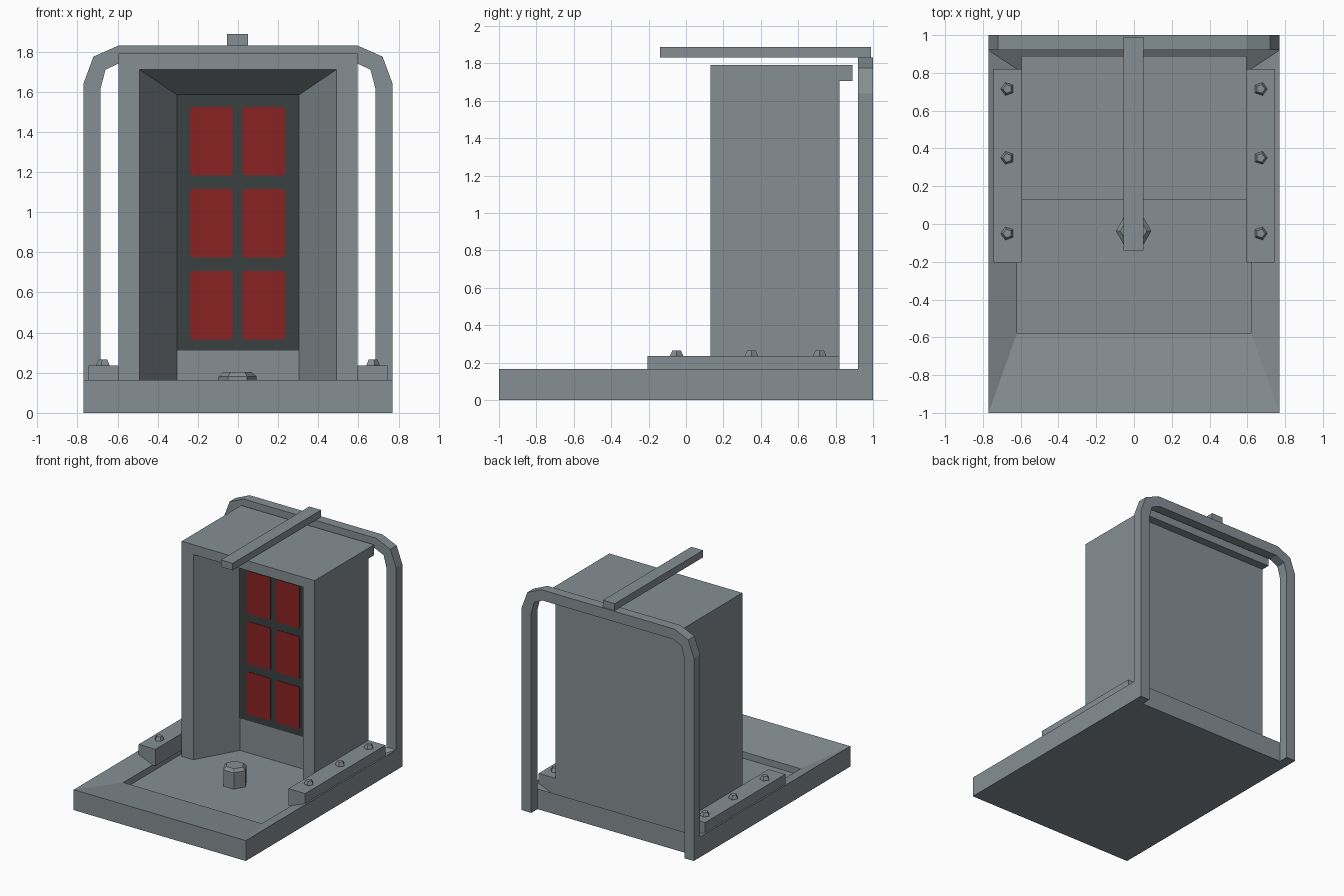
import bpy, bmesh, math

if "Cube" in bpy.data.objects:
    bpy.data.objects.remove(bpy.data.objects["Cube"])


def material(name, rgb):
    m = bpy.data.materials.new(name)
    m.diffuse_color = (*rgb, 1)
    m.use_nodes = True
    m.node_tree.nodes["Principled BSDF"].inputs["Base Color"].default_value = m.diffuse_color
    return m


GREY = material("steel grey", (0.235, 0.272, 0.29))
DARK = material("dark grey", (0.042, 0.052, 0.053))
RED = material("deep red", (0.26, 0.016, 0.016))


def loft(name, rings, mat):
    """Skin equal-sized point loops and cap both ends."""
    bm = bmesh.new()
    loops = [[bm.verts.new(p) for p in r] for r in rings]
    n = len(loops[0])
    for a, b in zip(loops, loops[1:]):
        for i in range(n):
            j = (i + 1) % n
            bm.faces.new((a[i], a[j], b[j], b[i]))
    bm.faces.new(loops[0])
    bm.faces.new(loops[-1])
    bmesh.ops.recalc_face_normals(bm, faces=bm.faces)
    me = bpy.data.meshes.new(name)
    bm.to_mesh(me)
    bm.free()
    me.materials.append(mat)
    ob = bpy.data.objects.new(name, me)
    bpy.context.collection.objects.link(ob)
    return ob


def rect(x, y0, y1, z):
    return [(-x, y0, z), (x, y0, z), (x, y1, z), (-x, y1, z)]


def box(name, x0, x1, y0, y1, z0, z1, mat):
    ring = [(x0, y0), (x1, y0), (x1, y1), (x0, y1)]
    return loft(name, [[(x, y, z) for x, y in ring] for z in (z0, z1)], mat)


def bolt(name, x, y, sides, levels, turn=0.0):
    """Turned bolt from (radius, z) levels."""
    rings = [[(x + r * math.cos(turn + k * math.tau / sides),
               y + r * math.sin(turn + k * math.tau / sides), z)
              for k in range(sides)] for r, z in levels]
    return loft(name, rings, GREY)


# Base tray: sloping rim, then a step down to the sunken floor
FLOOR = 0.05
loft("base_tray", [rect(0.77, -1, 0.92, 0), rect(0.77, -1, 0.92, 0.165),
                   rect(0.62, -0.58, 0.82, 0.103),
                   rect(0.62, -0.58, 0.82, FLOOR)], GREY)

# Booth: side profile with rear lip, tapered doorway cut out
side = [(0.13, 0.03), (0.82, 0.03), (0.82, 1.705), (0.89, 1.705),
        (0.89, 1.79), (0.13, 1.79)]
booth = loft("booth", [[(x, y, z) for y, z in side] for x in (-0.595, 0.595)], GREY)


def doorway(y, x, top):
    return [(-x, y, -0.1), (x, y, -0.1), (x, y, top), (-x, y, top)]


cutter = loft("doorway_cutter", [doorway(0.03, 0.546, 1.748),
                                 doorway(0.46, 0.305, 1.585)], GREY)
mod = booth.modifiers.new("doorway", "BOOLEAN")
mod.operation = "DIFFERENCE"
mod.solver = "EXACT"
mod.object = cutter
cutter.hide_render = True
cutter.hide_set(True)

# Dark door panel with six red panes, corners clipped
box("door_panel", -0.305, 0.305, 0.456, 0.462, 0.312, 1.585, DARK)
c = 0.01
for cx in (-0.13, 0.13):
    for cz in (0.537, 0.945, 1.353):
        w, h = 0.106, 0.171
        shape = [(w - c, -h), (w, c - h), (w, h - c), (w - c, h),
                 (c - w, h), (-w, h - c), (-w, c - h), (c - w, -h)]
        loft("door_pane", [[(cx + x, y, cz + z) for x, z in shape]
                           for y in (0.452, 0.458)], RED)

# Rear hoop: (outer, inner) points on the right half, mirrored
half = [((0.77, 0), (0.685, 0)), ((0.77, 1.64), (0.685, 1.615)),
        ((0.72, 1.775), (0.66, 1.71)), ((0.595, 1.83), (0.585, 1.745))]
path = half + [((-o[0], o[1]), (-i[0], i[1])) for o, i in reversed(half)]
loft("rear_hoop", [[(o[0], 0.92, o[1]), (o[0], 1, o[1]),
                    (i[0], 1, i[1]), (i[0], 0.92, i[1])] for o, i in path], GREY)

# Overhead bar
box("overhead_bar", -0.055, 0.05, -0.14, 0.99, 1.83, 1.887, GREY)

# Side rails with pentagonal bolts
for s in (-1, 1):
    xs = sorted((s * 0.595, s * 0.745))
    box("side_rail", xs[0], xs[1], -0.205, 0.82, 0.1, 0.235, GREY)
    for y in (-0.05, 0.35, 0.715):
        bolt("rail_bolt", s * 0.67, y, 5,
             [(0.036, 0.22), (0.036, 0.24), (0.024, 0.265)], 0 if s > 0 else math.pi)

# Central hexagonal bolt with chamfered top
bolt("floor_bolt", -0.002, -0.037, 6,
     [(0.094, 0.03), (0.094, 0.182), (0.07, 0.204)])
